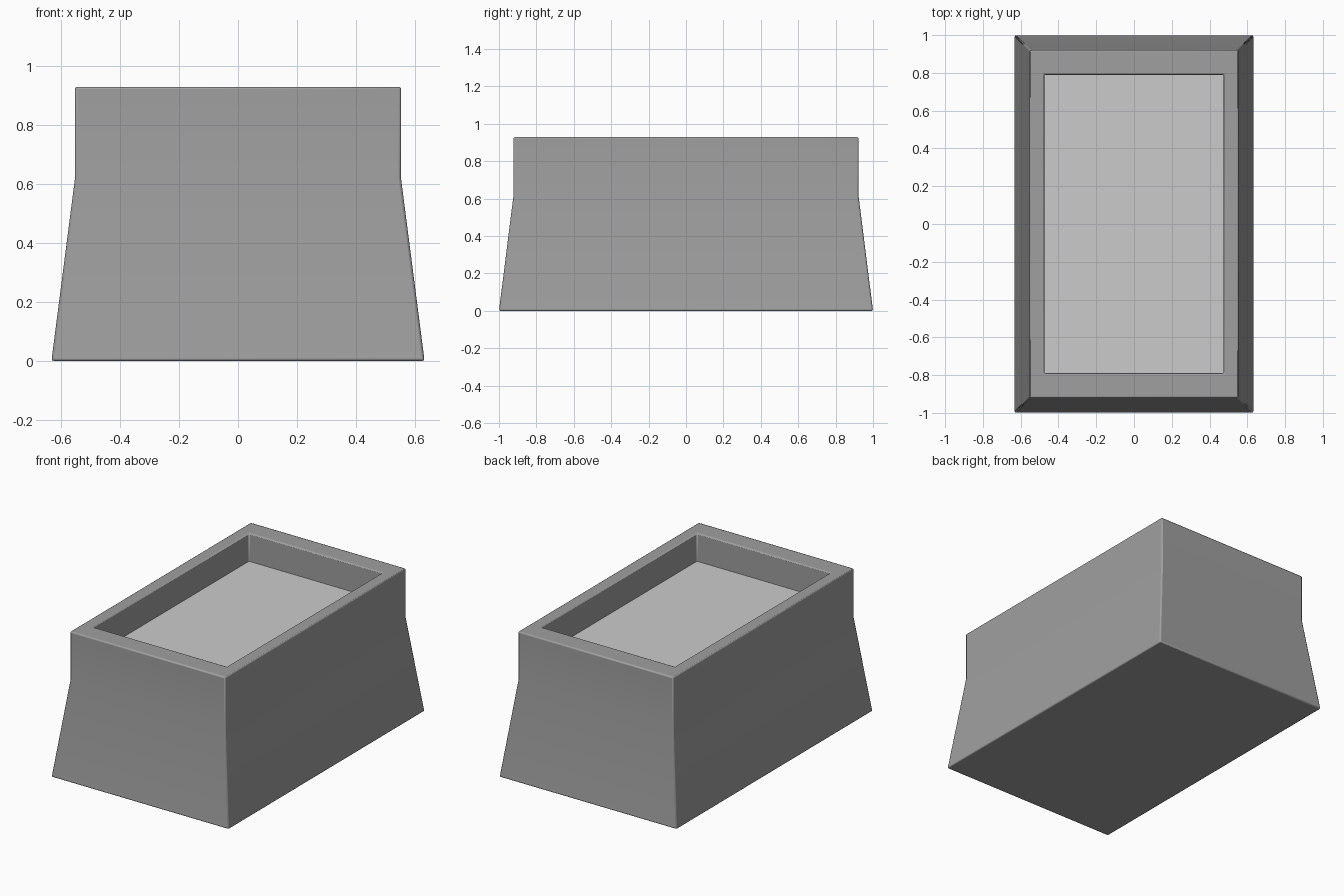
import bpy, bmesh

if "Cube" in bpy.data.objects:
    bpy.data.objects.remove(bpy.data.objects["Cube"])

TOP, WAIST, FLOOR = 0.93, 0.62, 0.75


def add_object(name, bm, shade):
    mesh = bpy.data.meshes.new(name)
    bm.to_mesh(mesh)
    bm.free()
    obj = bpy.data.objects.new(name, mesh)
    bpy.context.collection.objects.link(obj)
    mat = bpy.data.materials.new(name + "_grey")
    mat.diffuse_color = (shade, shade, shade, 1)
    mat.use_nodes = True
    mat.node_tree.nodes["Principled BSDF"].inputs["Base Color"].default_value = mat.diffuse_color
    mesh.materials.append(mat)
    return obj


def rectangle(bm, hx, hy, z):
    return [bm.verts.new((sx * hx, sy * hy, z))
            for sx, sy in ((-1, -1), (1, -1), (1, 1), (-1, 1))]


# Planter body: flared base, straight collar, flat rim and recess walls
bm = bmesh.new()
rings = [rectangle(bm, *r) for r in (
    (0.633, 1.0, 0), (0.553, 0.922, WAIST), (0.553, 0.922, TOP),
    (0.475, 0.79, TOP), (0.475, 0.79, FLOOR))]
for lower, upper in zip(rings, rings[1:]):
    for i in range(4):
        j = (i + 1) % 4
        bm.faces.new((lower[i], lower[j], upper[j], upper[i]))
bm.faces.new(rings[0][::-1])
bmesh.ops.recalc_face_normals(bm, faces=bm.faces)
body = add_object("planter_body", bm, 0.35)

# Softened edges
bevel = body.modifiers.new("soft_edges", 'BEVEL')
bevel.width = 0.008
bevel.segments = 2
bevel.limit_method = 'ANGLE'
bevel.angle_limit = 0.6
bpy.context.view_layer.objects.active = body
body.select_set(True)
bpy.ops.object.shade_smooth_by_angle(angle=0.6)

# Lighter floor of the recess
bm = bmesh.new()
bm.faces.new(rectangle(bm, 0.475, 0.79, FLOOR))
add_object("recess_floor", bm, 0.8)
